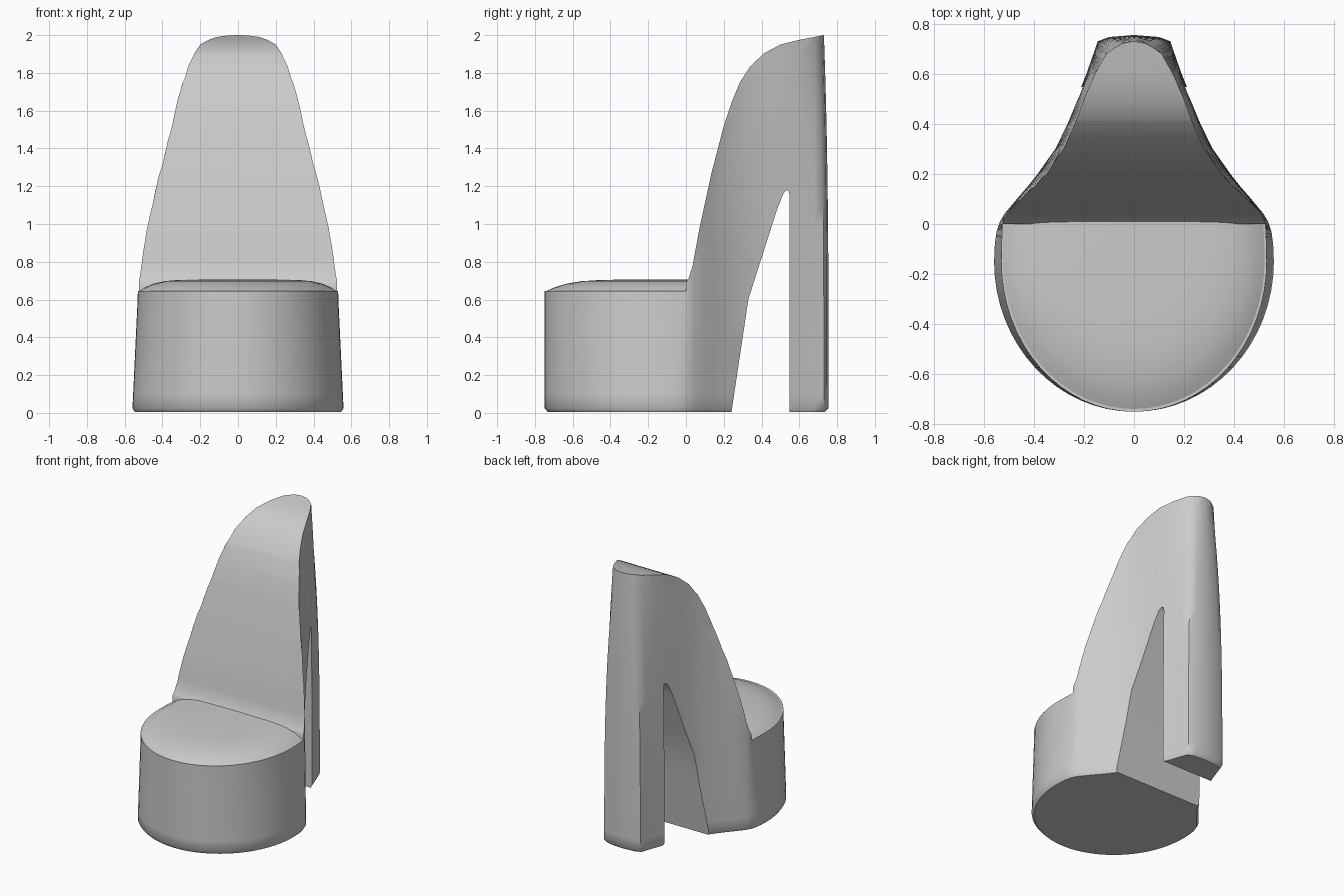
import bpy, bmesh, math

if "Cube" in bpy.data.objects:
    bpy.data.objects.remove(bpy.data.objects["Cube"], do_unlink=True)

# Single upholstery colour
grey = bpy.data.materials.new("light_grey")
grey.use_nodes = True
colour = (0.6, 0.6, 0.6, 1)
grey.diffuse_color = colour
grey.node_tree.nodes["Principled BSDF"].inputs["Base Color"].default_value = colour


def make_object(name, bm):
    bmesh.ops.recalc_face_normals(bm, faces=bm.faces)
    mesh = bpy.data.meshes.new(name)
    bm.to_mesh(mesh)
    bm.free()
    mesh.materials.append(grey)
    obj = bpy.data.objects.new(name, mesh)
    bpy.context.collection.objects.link(obj)
    return obj


def loft(name, rings):
    """Skin closed rings of equal length and cap both ends."""
    bm = bmesh.new()
    loops = [[bm.verts.new(p) for p in ring] for ring in rings]
    n = len(loops[0])
    for a, b in zip(loops, loops[1:]):
        for i in range(n):
            j = (i + 1) % n
            bm.faces.new((a[i], a[j], b[j], b[i]))
    bm.faces.new(loops[0])
    bm.faces.new(loops[-1])
    return make_object(name, bm)


def smooth(obj, degrees):
    bpy.ops.object.select_all(action="DESELECT")
    obj.select_set(True)
    bpy.context.view_layer.objects.active = obj
    bpy.ops.object.shade_smooth_by_angle(angle=math.radians(degrees))


def interpolate(points, y):
    for (y0, z0), (y1, z1) in zip(points, points[1:]):
        if y <= y1:
            return z0 + (z1 - z0) * max(0, y - y0) / (y1 - y0)
    return points[-1][1]


# Side profile: seat front and curved backrest, then heel and arch
SEAT = 0.645
backrest = [(0.0, 0.69), (0.015, 0.715), (0.035, 0.78), (0.07, 0.97), (0.1, 1.11),
            (0.135, 1.27), (0.2, 1.52), (0.24, 1.64), (0.285, 1.75), (0.34, 1.835),
            (0.415, 1.905), (0.5, 1.95), (0.6, 1.975), (0.73, 2.0), (0.8, 2.0)]
arch = [(0.8, -0.1), (0.548, -0.1), (0.548, 1.15), (0.544, 1.172), (0.532, 1.18),
        (0.515, 1.16), (0.48, 1.07), (0.4, 0.82), (0.33, 0.6), (0.225, -0.1)]
profile = [(-0.9, -0.1), (-0.9, SEAT), (0, SEAT)] + backrest + arch

# Half plan: y, half width at the floor, half width at the rim
plan = []
for i in range(17):
    a = i / 16 * math.pi / 2
    x = 0.56 * math.sin(a)
    plan.append((-0.15 - 0.6 * math.cos(a), x, x * 0.945))
FRONT = len(plan) + 3
plan += [(-0.08, 0.557, 0.528), (-0.03, 0.55, 0.526), (0.01, 0.536, 0.523),
         (0.04, 0.518, 0.508), (0.1, 0.468, 0.45), (0.15, 0.425, 0.395),
         (0.2, 0.385, 0.347), (0.3, 0.315, 0.28), (0.4, 0.268, 0.235),
         (0.5, 0.23, 0.198), (0.6, 0.19, 0.155), (0.68, 0.162, 0.11),
         (0.73, 0.145, 0.075), (0.747, 0.1, 0.045), (0.755, 0, 0)]


def plan_ring(z, scale=1.0):
    half = []
    for y, low, rim in plan:
        top = SEAT if y < 0 else interpolate(backrest, y)
        t = min(1, z / top) ** (1 if y < 0.05 else 3)
        back = 0.025 * t if y > 0.7 else 0
        half.append((scale * (low + (rim - low) * t), scale * (y - back), z))
    return half + [(-x, y, z) for x, y, z in half[-2:0:-1]]


# Body: tapered plan trimmed by the side profile
levels = [0.1 * k for k in range(1, 22)]
body = loft("chair_body", [plan_ring(0.005, 0.975), plan_ring(0.025)]
            + [plan_ring(z) for z in levels])
cutter = loft("profile_cutter", [[(x, y, z) for y, z in profile] for x in (-1, 1)])
cutter.hide_render = True
trim = body.modifiers.new("trim", "BOOLEAN")
trim.operation = "INTERSECT"
trim.solver = "EXACT"
trim.object = cutter
bpy.context.view_layer.objects.active = body
bpy.ops.object.modifier_apply(modifier=trim.name)
bpy.data.objects.remove(cutter, do_unlink=True)
smooth(body, 45)

# Domed seat cushion, its straight rear edge tucked into the backrest
edge = [(rim, y) for y, low, rim in plan[:FRONT]]
outline = edge + [(-x, y) for x, y in edge[:0:-1]]
dome = [(0.985, 0.63), (0.985, SEAT), (0.93, 0.664), (0.85, 0.683), (0.74, 0.697),
        (0.6, 0.704), (0.4, 0.706), (0.15, 0.707)]
cushion = loft("seat_cushion", [[(x * s, min(y, 0) * s + 0.025 * (y > 0), z)
                                 for x, y in outline] for s, z in dome])
smooth(cushion, 45)
